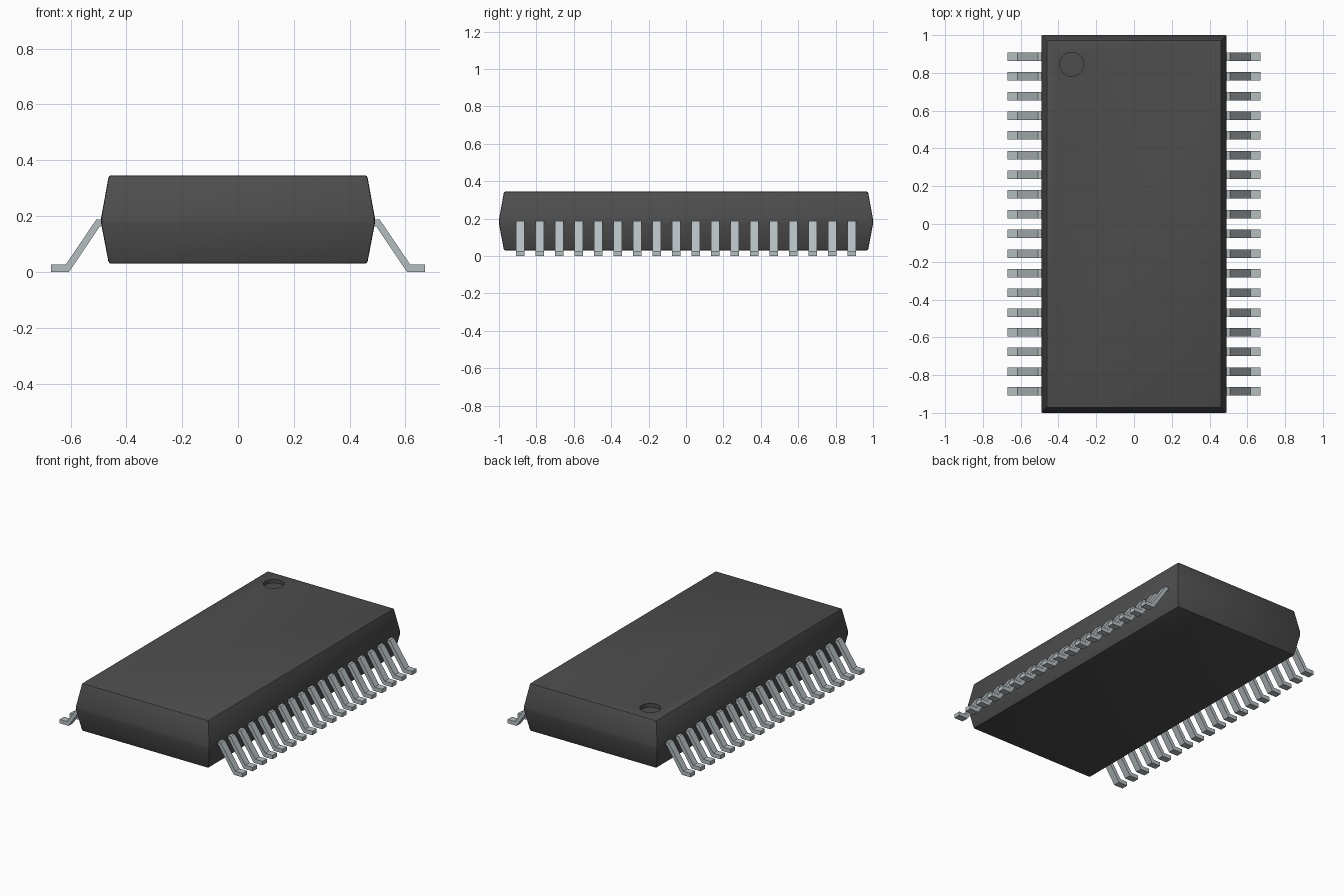
import bpy
import bmesh

cube = bpy.data.objects.get("Cube")
if cube:
    bpy.data.objects.remove(cube, do_unlink=True)


def material(name, color):
    m = bpy.data.materials.new(name)
    m.use_nodes = True
    m.diffuse_color = color
    bsdf = next(n for n in m.node_tree.nodes if n.type == "BSDF_PRINCIPLED")
    bsdf.inputs["Base Color"].default_value = color
    return m


def make_object(name, bm, mat):
    bmesh.ops.recalc_face_normals(bm, faces=bm.faces)
    mesh = bpy.data.meshes.new(name)
    bm.to_mesh(mesh)
    bm.free()
    mesh.materials.append(mat)
    obj = bpy.data.objects.new(name, mesh)
    bpy.context.collection.objects.link(obj)
    return obj


def activate(obj):
    bpy.ops.object.select_all(action="DESELECT")
    obj.select_set(True)
    bpy.context.view_layer.objects.active = obj


plastic = material("dark plastic", (0.075, 0.075, 0.075, 1))
metal = material("tinned metal", (0.46, 0.51, 0.53, 1))

# Body: rectangular rings stacked from base to waist to top
bm = bmesh.new()
rings = []
for hx, hy, z in [(0.463, 0.973, 0.03), (0.49, 1.0, 0.172),
                  (0.49, 1.0, 0.195), (0.463, 0.973, 0.345)]:
    rings.append([bm.verts.new((sx * hx, sy * hy, z))
                  for sx, sy in ((-1, -1), (1, -1), (1, 1), (-1, 1))])
for low, high in zip(rings, rings[1:]):
    for i in range(4):
        j = (i + 1) % 4
        bm.faces.new((low[i], low[j], high[j], high[i]))
bm.faces.new(rings[0])
bm.faces.new(rings[-1])
body = make_object("body", bm, plastic)
bevel = body.modifiers.new("soft edges", "BEVEL")
bevel.width = 0.007
bevel.segments = 2
bevel.limit_method = "ANGLE"
bevel.angle_limit = 0.6

# Orientation dimple sunk into the top
bpy.ops.mesh.primitive_cylinder_add(vertices=48, radius=0.063, depth=0.1,
                                    location=(-0.33, 0.845, 0.37))
cutter = bpy.context.object
cutter.name = "dimple_cutter"
cutter.hide_render = True
cutter.data.materials.append(plastic)
cut = body.modifiers.new("dimple", "BOOLEAN")
cut.operation = "DIFFERENCE"
cut.solver = "EXACT"
cut.object = cutter
activate(body)
for mod in ("soft edges", "dimple"):
    bpy.ops.object.modifier_apply(modifier=mod)
bpy.data.objects.remove(cutter, do_unlink=True)
activate(body)
bpy.ops.object.shade_smooth_by_angle(angle=0.5)

# Bent leads: one side profile extruded along y, repeated down each side
PROFILE = [(0.46, 0.187), (0.508, 0.187), (0.617, 0.026), (0.67, 0.026),
           (0.67, 0.0), (0.605, 0.0), (0.495, 0.163), (0.46, 0.163)]
COUNT, PITCH, HALF = 18, 0.1042, 0.0225
for side, label in ((1, "left"), (-1, "right")):
    bm = bmesh.new()
    for k in range(COUNT):
        y = (k - (COUNT - 1) / 2) * PITCH
        face = bm.faces.new([bm.verts.new((side * x, y - HALF, z))
                             for x, z in PROFILE])
        ext = bmesh.ops.extrude_face_region(bm, geom=[face])
        moved = [v for v in ext["geom"] if isinstance(v, bmesh.types.BMVert)]
        bmesh.ops.translate(bm, verts=moved, vec=(0, 2 * HALF, 0))
    make_object(label + "_leads", bm, metal)
